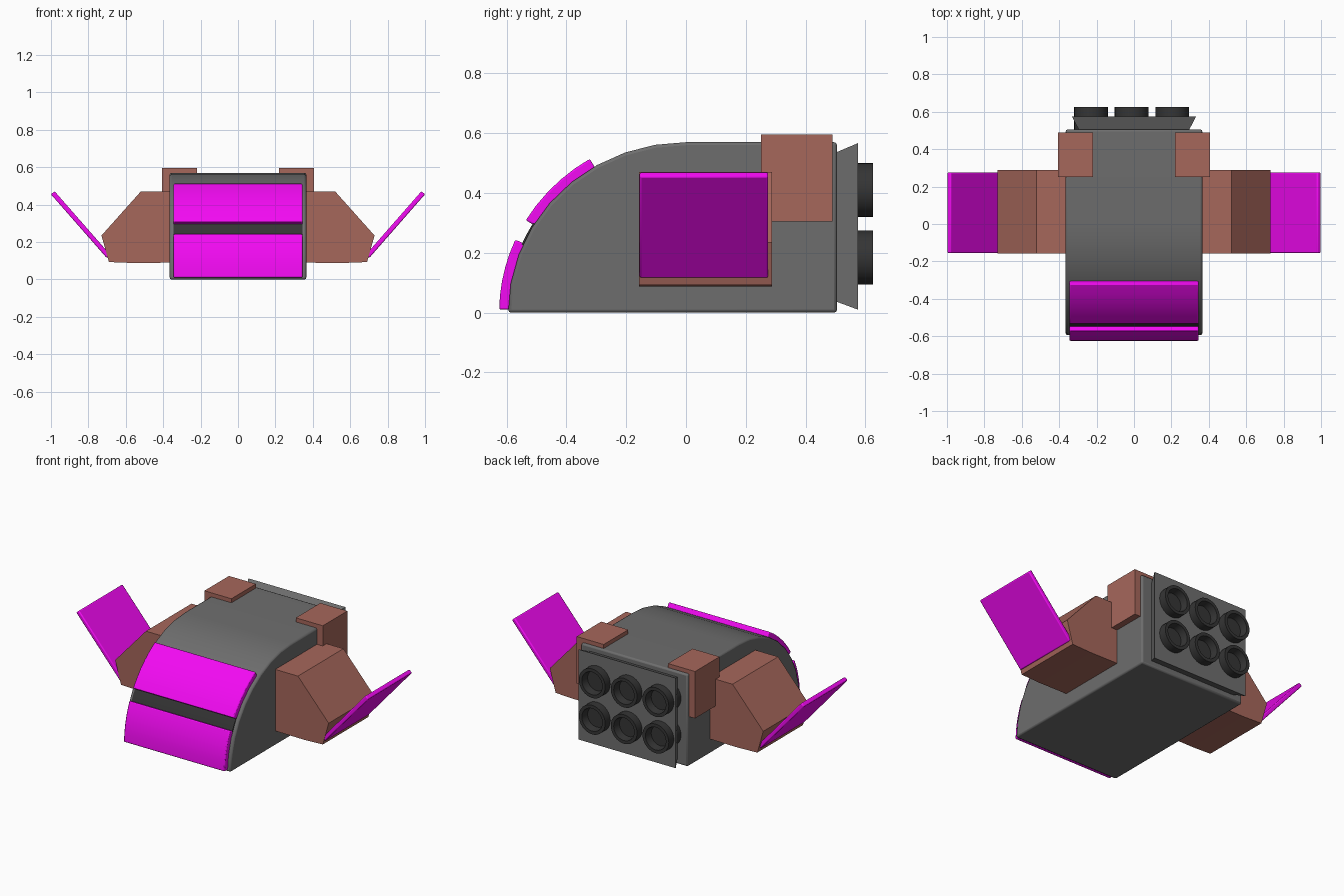
import bpy, bmesh, math
from mathutils import Vector

if "Cube" in bpy.data.objects:
    bpy.data.objects.remove(bpy.data.objects["Cube"])


def material(name, rgb):
    m = bpy.data.materials.new(name)
    m.diffuse_color = (*rgb, 1)
    m.use_nodes = True
    m.node_tree.nodes["Principled BSDF"].inputs["Base Color"].default_value = m.diffuse_color
    return m


GREY = material("hull_grey", (0.155, 0.155, 0.155))
DARK = material("dark_grey", (0.035, 0.035, 0.035))
BROWN = material("red_brown", (0.38, 0.135, 0.105))
PINK = material("magenta", (0.9, 0.003, 0.9))


def finish(name, bm, mat, smooth=False, bevel=0):
    bmesh.ops.recalc_face_normals(bm, faces=bm.faces)
    me = bpy.data.meshes.new(name)
    bm.to_mesh(me)
    bm.free()
    ob = bpy.data.objects.new(name, me)
    bpy.context.collection.objects.link(ob)
    me.materials.append(mat)
    if bevel:
        b = ob.modifiers.new("bevel", 'BEVEL')
        b.width, b.segments, b.limit_method = bevel, 2, 'ANGLE'
        b.angle_limit = math.radians(40)
    if smooth:
        bpy.ops.object.select_all(action='DESELECT')
        ob.select_set(True)
        bpy.context.view_layer.objects.active = ob
        bpy.ops.object.shade_smooth_by_angle(angle=math.radians(30))
    return ob


def extrude(name, pts, vec, mat, **kw):
    """Closed profile of 3D points swept along a vector."""
    bm = bmesh.new()
    f = bm.faces.new([bm.verts.new(p) for p in pts])
    r = bmesh.ops.extrude_face_region(bm, geom=[f], use_keep_orig=True)
    bmesh.ops.translate(bm, vec=Vector(vec),
                        verts=[v for v in r["geom"] if isinstance(v, bmesh.types.BMVert)])
    return finish(name, bm, mat, **kw)


def arc(a, b, n, off=0.0):
    """Points on the nose ellipse (y, z), angle in degrees up from the front."""
    return [(-(0.595 + off) * math.cos(t), (0.57 + off) * math.sin(t))
            for t in (math.radians(a + (b - a) * i / n) for i in range(n + 1))]


# Hull with rounded nose
profile = arc(0, 90, 9) + [(0.505, 0.57), (0.505, 0.0)]
extrude("hull", [(-0.365, y, z) for y, z in profile], (0.73, 0, 0), GREY,
        smooth=True, bevel=0.01)


# Curved panels and the dark slit on the nose
def nose_panel(name, a, b, lift, mat, bevel=0):
    pts = arc(a, b, 5, lift) + arc(a, b, 5, -0.02)[::-1]
    extrude(name, [(-0.345, y, z) for y, z in pts], (0.69, 0, 0), mat,
            smooth=True, bevel=bevel)


nose_panel("lower_nose_panel", 1, 24, 0.03, PINK, 0.006)
nose_panel("upper_nose_panel", 31, 59, 0.03, PINK, 0.006)
nose_panel("nose_slit", 23, 32, 0.004, DARK)

# Flared engine plate on the back
bm = bmesh.new()
rings = [[bm.verts.new((x, y, z)) for x, z in ((-w, lo), (w, lo), (w, hi), (-w, hi))]
         for y, w, lo, hi in ((0.5, 0.293, 0.038, 0.535), (0.575, 0.332, 0.01, 0.567))]
for r in rings:
    bm.faces.new(r)
for i in range(4):
    j = (i + 1) % 4
    bm.faces.new((rings[0][i], rings[0][j], rings[1][j], rings[1][i]))
finish("engine_plate", bm, GREY)


# Hollow nozzles, two rows of three
def nozzle(name, cx, cz, n=32):
    bm = bmesh.new()
    rings = []
    for r, y in ((0.09, 0.5), (0.09, 0.625), (0.07, 0.625), (0.062, 0.58)):
        rings.append([bm.verts.new((cx + r * math.cos(math.tau * i / n), y,
                                    cz + r * math.sin(math.tau * i / n))) for i in range(n)])
    for a, b in zip(rings, rings[1:]):
        for i in range(n):
            j = (i + 1) % n
            bm.faces.new((a[i], a[j], b[j], b[i]))
    bm.faces.new(rings[0])
    bm.faces.new(rings[-1])
    finish(name, bm, DARK, smooth=True)


for row, cz in enumerate((0.185, 0.41)):
    for col, cx in enumerate((-0.23, -0.013, 0.205)):
        nozzle(f"nozzle_{row}_{col}", cx, cz)

# Mirrored side parts
for s, side in ((1, "right"), (-1, "left")):
    # Shoulder block over the rear hull corner
    extrude(f"{side}_shoulder_block",
            [(s * x, 0.25, z) for x, z in ((0.22, 0.305), (0.405, 0.305),
                                           (0.405, 0.595), (0.22, 0.595))],
            (0, 0.24, 0), BROWN)
    # Faceted wing mount
    extrude(f"{side}_wing_mount",
            [(s * x, -0.157, z) for x, z in ((0.34, 0.09), (0.56, 0.088), (0.69, 0.093),
                                             (0.73, 0.235), (0.52, 0.47), (0.34, 0.47))],
            (0, 0.445, 0), BROWN)
    # Thin slanted wing panel
    extrude(f"{side}_wing_panel",
            [(s * x, -0.155, z) for x, z in ((0.683, 0.132), (0.702, 0.115),
                                             (1.0, 0.455), (0.981, 0.472))],
            (0, 0.43, 0), PINK, smooth=True, bevel=0.006)
